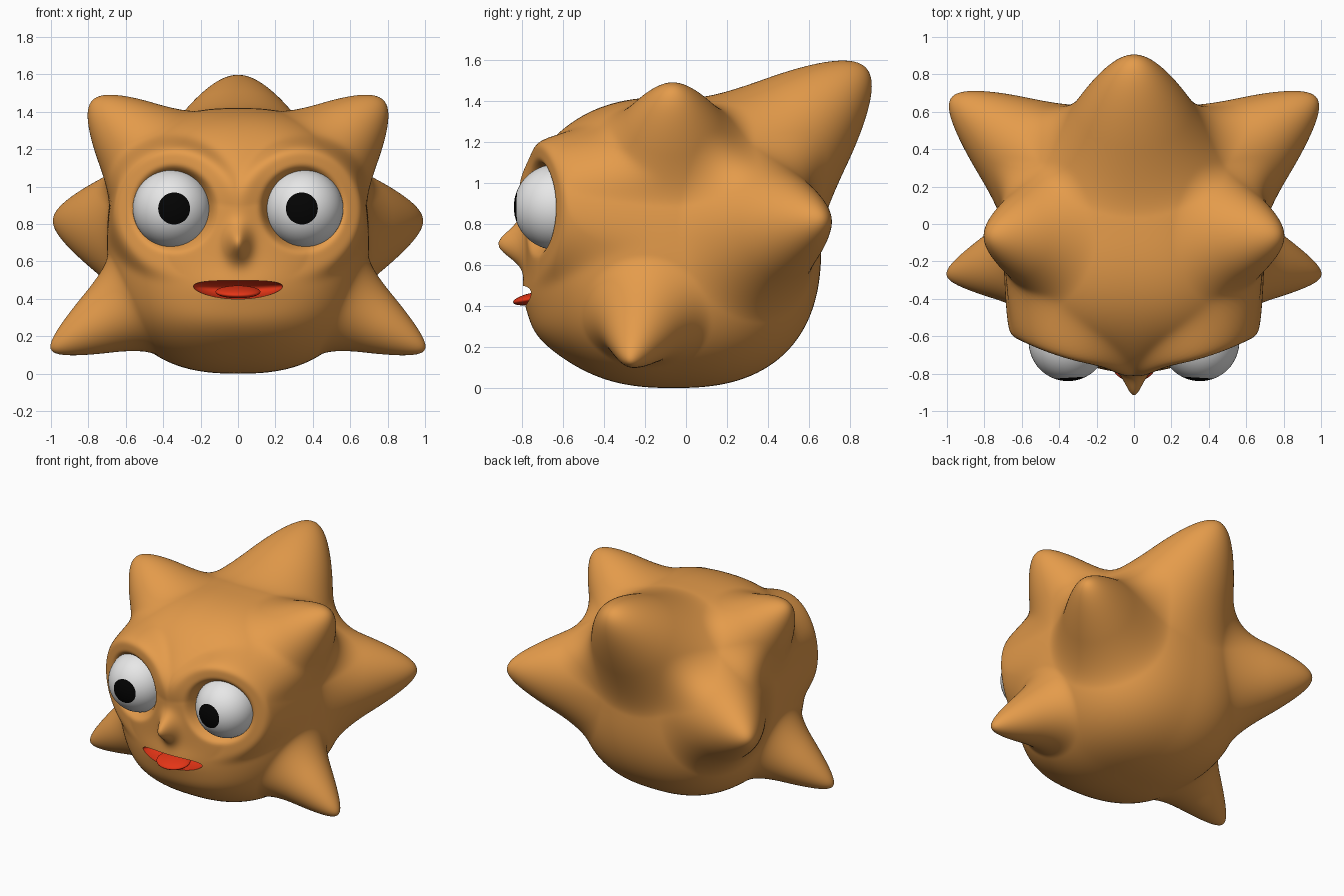
import bpy
from math import exp, acos, pi
from mathutils import Vector

old = bpy.data.objects.get("Cube")
if old:
    bpy.data.objects.remove(old, do_unlink=True)


def material(name, colour, rough=0.6):
    m = bpy.data.materials.new(name)
    m.use_nodes = True
    m.diffuse_color = (*colour, 1)
    node = next(n for n in m.node_tree.nodes if n.type == "BSDF_PRINCIPLED")
    node.inputs["Base Color"].default_value = (*colour, 1)
    node.inputs["Roughness"].default_value = rough
    return m


orange = material("orange skin", (0.78, 0.33, 0.07))
red = material("mouth red", (0.78, 0.035, 0.008))
white = material("eye white", (0.8, 0.8, 0.8))
black = material("pupil black", (0.001, 0.001, 0.001))


def ball(name, centre, size, mats, tilt=0.0, turn=0.0):
    """Smooth ellipsoid with its poles along its local z axis."""
    bpy.ops.mesh.primitive_uv_sphere_add(segments=48, ring_count=30, radius=1,
                                         location=centre,
                                         rotation=(tilt, 0, turn))
    ob = bpy.context.object
    ob.name = name
    ob.scale = size
    for m in mats:
        ob.data.materials.append(m)
    bpy.ops.object.shade_smooth()
    return ob


# Body: rounded-box blob with round-tipped cones pulled out of it
CENTRE = Vector((0, -0.06, 0.71))
RADII = (0.70, 0.72, 0.71)
ROUND = 2.5
FILLET = 0.38


def blob(d):
    total = sum(abs(c / r) ** ROUND for c, r in zip(d, RADII))
    return d * total ** (-1 / ROUND)


def cone(arc, tip_round, reach):
    """1 at the tip, falling evenly to 0 with a soft fillet at the base."""
    t = 1 - ((arc * arc + tip_round ** 2) ** 0.5 - tip_round) / reach
    if t > FILLET:
        return t
    return max(0, t + FILLET) ** 2 / (4 * FILLET)


spikes = []


def add_spike(tip, tip_round, reach):
    offset = Vector(tip) - CENTRE
    d = offset.normalized()
    spikes.append((d, offset - blob(d), tip_round, reach))


for side in (-1, 1):
    add_spike((side * 1.0, -0.27, 0.13), 0.07, 0.175)   # feet
    add_spike((side * 0.78, -0.065, 1.46), 0.13, 0.19)  # ears
    add_spike((side * 0.98, 0.67, 0.82), 0.11, 0.245)   # side fins
add_spike((0, 0.88, 1.56), 0.17, 0.26)                  # tail


def bell(value, middle, width):
    return exp(-((value - middle) / width) ** 2)


def sculpt_face(p):
    """Brow rings, eye sockets, nose, lips and chin on the front."""
    front = min(1, max(0, (-0.08 - p.y) / 0.27))
    if front == 0:
        return
    front = front * front * (3 - 2 * front)
    rho = ((abs(p.x) - 0.35) ** 2 + (p.z - 0.88) ** 2) ** 0.5
    rim = min(p.y, -0.77 + 0.4 * p.x ** 2)
    p.y += (rim - p.y) * front * exp(-((rho - 0.26) / 0.1) ** 4)
    socket = max(p.y, -0.6)
    p.y += (socket - p.y) * front * exp(-(rho / 0.2) ** 8)
    p.y -= front * 0.05 * bell(p.x, 0, 0.13) * bell(p.z, 1.0, 0.2)
    p.y -= front * 0.13 * bell(p.x, 0, 0.06) * bell(p.z, 0.7, 0.09)
    p.y -= front * 0.03 * bell(p.x, 0, 0.25) * bell(p.z, 0.46, 0.1)
    p.y -= front * 0.05 * bell(p.x, 0, 0.45) * bell(p.z, 0.27, 0.14)


bpy.ops.mesh.primitive_ico_sphere_add(subdivisions=7, radius=1)
body = bpy.context.object
body.name = "body"
for v in body.data.vertices:
    d = v.co.normalized()
    p = CENTRE + blob(d)
    for axis, pull, tip_round, reach in spikes:
        arc = 0.71 * acos(max(-1, min(1, d.dot(axis))))
        p += pull * cone(arc, tip_round, reach)
    sculpt_face(p)
    v.co = p
body.data.materials.append(orange)
body.data.materials.append(red)

# Mouth: smile-shaped hollow with a red lining
cutter = ball("mouth_cutter", (0, 0, 0), (1, 1, 1), (orange, red))
for v in cutter.data.vertices:
    x = v.co.x * 0.24
    v.co = (x, v.co.y * 0.16 - 0.77, v.co.z * 0.05 + 0.449 + 0.3 * x * x)
for f in cutter.data.polygons:
    f.material_index = 1
cutter.hide_render = True

cut = body.modifiers.new("mouth", "BOOLEAN")
cut.operation = "DIFFERENCE"
cut.solver = "EXACT"
cut.object = cutter
bpy.ops.object.select_all(action="DESELECT")
body.select_set(True)
bpy.context.view_layer.objects.active = body
bpy.ops.object.modifier_apply(modifier=cut.name)
bpy.data.objects.remove(cutter, do_unlink=True)
bpy.ops.object.shade_smooth_by_angle(angle=pi / 4)

# Tongue
ball("tongue", (0, -0.745, 0.437), (0.12, 0.1, 0.028), (red,), tilt=0.2)

# Eyes: pole faces forward, so the first rings form a round pupil
for name, side in (("left_eye", 1), ("right_eye", -1)):
    eye = ball(name, (side * 0.353, -0.63, 0.883), (0.21,) * 3,
               (white, black), tilt=pi / 2, turn=-0.06 * side)
    for f in eye.data.polygons:
        f.material_index = int(f.center.z > 0.914)
